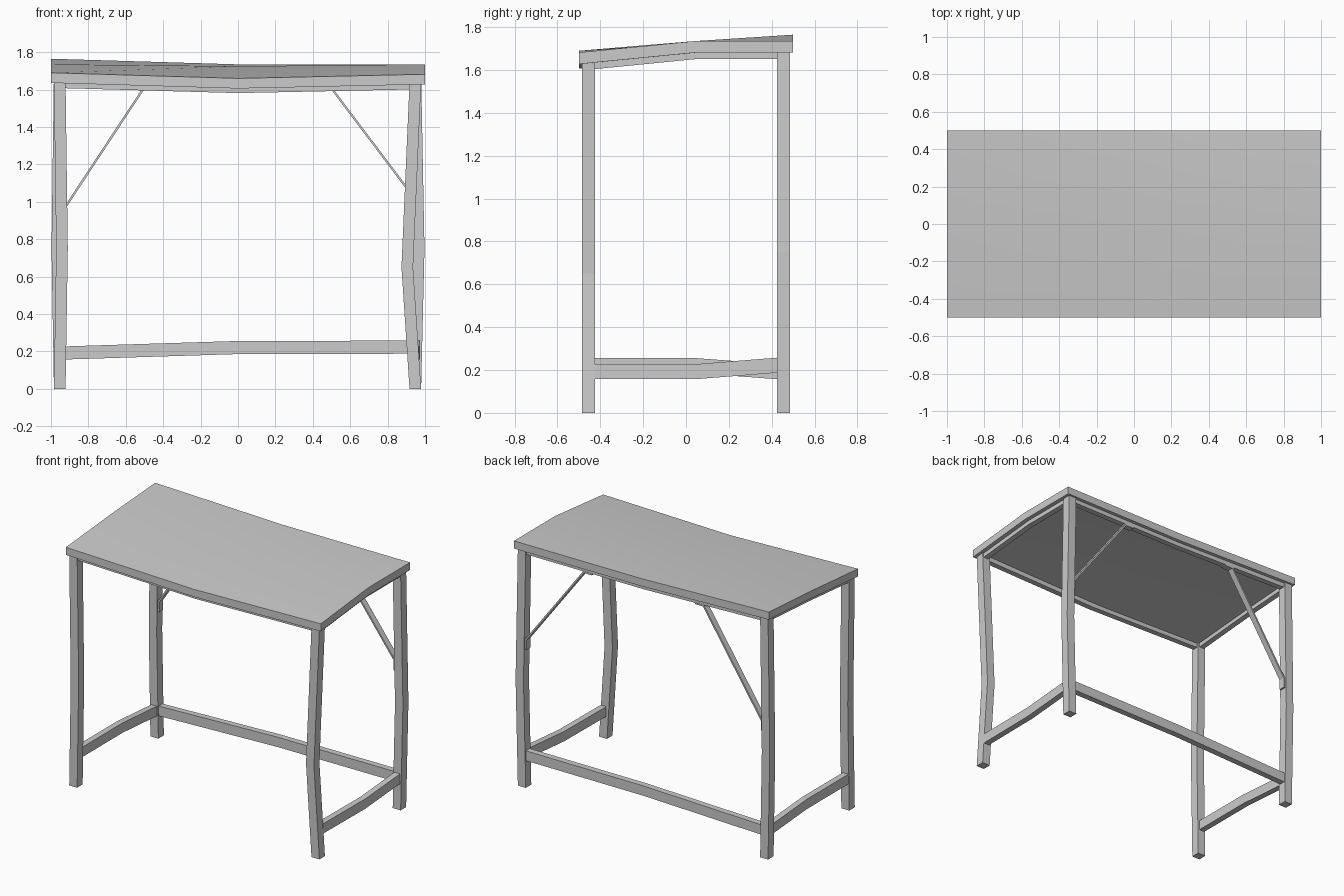
import bpy

if "Cube" in bpy.data.objects:
    bpy.data.objects.remove(bpy.data.objects["Cube"])

XS, YS = (-1.0, 0.0, 1.0), (-0.5, 0.04, 0.5)
TOP = ((1.690, 1.660, 1.682),   # front edge heights
       (1.735, 1.725, 1.735),   # middle
       (1.765, 1.735, 1.735))   # back edge
THICK = 0.054


def top_z(x, y):
    """Height of the warped table top at x, y."""
    i, j = int(x > XS[1]), int(y > YS[1])
    u = (x - XS[i]) / (XS[i + 1] - XS[i])
    v = (y - YS[j]) / (YS[j + 1] - YS[j])
    a = TOP[j][i] * (1 - u) + TOP[j][i + 1] * u
    b = TOP[j + 1][i] * (1 - u) + TOP[j + 1][i + 1] * u
    return a * (1 - v) + b * v


def make(name, verts, faces):
    mesh = bpy.data.meshes.new(name)
    mesh.from_pydata(verts, [], faces)
    ob = bpy.data.objects.new(name, mesh)
    bpy.context.collection.objects.link(ob)
    bpy.context.view_layer.objects.active = ob
    ob.select_set(True)
    bpy.ops.object.mode_set(mode='EDIT')
    bpy.ops.mesh.select_all(action='SELECT')
    bpy.ops.mesh.normals_make_consistent(inside=False)
    bpy.ops.object.mode_set(mode='OBJECT')
    ob.select_set(False)
    return ob


def beam(name, path, a, b):
    """Bar through the path points; a and b are its half-width vectors."""
    verts, faces = [], []
    for p in path:
        for s, t in ((-1, -1), (1, -1), (1, 1), (-1, 1)):
            verts.append([p[k] + s * a[k] + t * b[k] for k in range(3)])
    n = len(path)
    for i in range(n - 1):
        for k in range(4):
            m = (k + 1) % 4
            faces.append((4 * i + k, 4 * i + m, 4 * i + 4 + m, 4 * i + 4 + k))
    faces += [(3, 2, 1, 0), tuple(range(4 * n - 4, 4 * n))]
    return make(name, verts, faces)


# Table top: warped 2 x 2 grid with thickness
verts = [(x, y, TOP[j][i] - d) for d in (0, THICK)
         for j, y in enumerate(YS) for i, x in enumerate(XS)]
faces = []
for j in range(2):
    for i in range(2):
        q = [3 * j + i, 3 * j + i + 1, 3 * j + i + 4, 3 * j + i + 3]
        faces += [q, [k + 9 for k in reversed(q)]]
rim = [0, 1, 2, 5, 8, 7, 6, 3]
for k in range(8):
    a, b = rim[k], rim[(k + 1) % 8]
    faces.append([a, a + 9, b + 9, b])
table_top = make("table_top", verts, faces)
table_top.select_set(True)
bpy.ops.object.shade_smooth_by_angle()
table_top.select_set(False)

# Legs: bent in x at mid height
for name, x, y, bend, zb in (("front_left_leg", -0.953, -0.455, 0.012, 0.75),
                             ("front_right_leg", 0.948, -0.455, -0.043, 0.65),
                             ("back_left_leg", -0.953, 0.455, -0.013, 0.75),
                             ("back_right_leg", 0.948, 0.455, 0.018, 0.75)):
    end = top_z(x, y) - THICK + 0.005
    beam(name, [(x, y, 0), (x + bend, y, zb), (x, y, end)],
         (0.031, 0, 0), (0, 0.031, 0))

# Rails under the top
for name, y in (("front_rail", -0.455), ("back_rail", 0.455)):
    beam(name, [(x, y, top_z(x, y) - THICK - 0.013) for x in (-0.93, 0, 0.93)],
         (0, 0.02, 0), (0, 0, 0.017))
for name, x in (("left_rail", -0.953), ("right_rail", 0.95)):
    beam(name, [(x, y, top_z(x, y) - THICK - 0.013) for y in (-0.43, 0.04, 0.43)],
         (0.02, 0, 0), (0, 0, 0.017))

# Foot stretchers
beam("back_stretcher", [(-0.93, 0.455, 0.192), (0, 0.455, 0.221), (0.93, 0.455, 0.223)],
     (0, 0.022, 0), (0, 0, 0.035))
beam("left_stretcher", [(-0.955, -0.43, 0.221), (-0.955, 0.04, 0.221), (-0.955, 0.43, 0.192)],
     (0.022, 0, 0), (0, 0, 0.035))
beam("right_stretcher", [(0.945, -0.43, 0.192), (0.95, 0.04, 0.192), (0.952, 0.43, 0.223)],
     (0.022, 0, 0), (0, 0, 0.035))

# Corner braces: thin straps with end tabs on the back legs and back rail
for side, s, leg_x, low in (("left", -1, 0.928, 0.965), ("right", 1, 0.924, 1.045)):
    hi = top_z(s * 0.47, 0.455) - THICK - 0.034
    beam(side + "_brace", [(s * leg_x, 0.455, low), (s * 0.47, 0.455, hi)],
         (0.007, 0, 0), (0, 0.022, 0))
    beam(side + "_brace_leg_tab", [(s * leg_x, 0.455, low - 0.07), (s * leg_x, 0.455, low + 0.01)],
         (0.007, 0, 0), (0, 0.022, 0))
    beam(side + "_brace_rail_tab", [(s * 0.48, 0.455, hi), (s * 0.405, 0.455, hi)],
         (0, 0.022, 0), (0, 0, 0.006))
